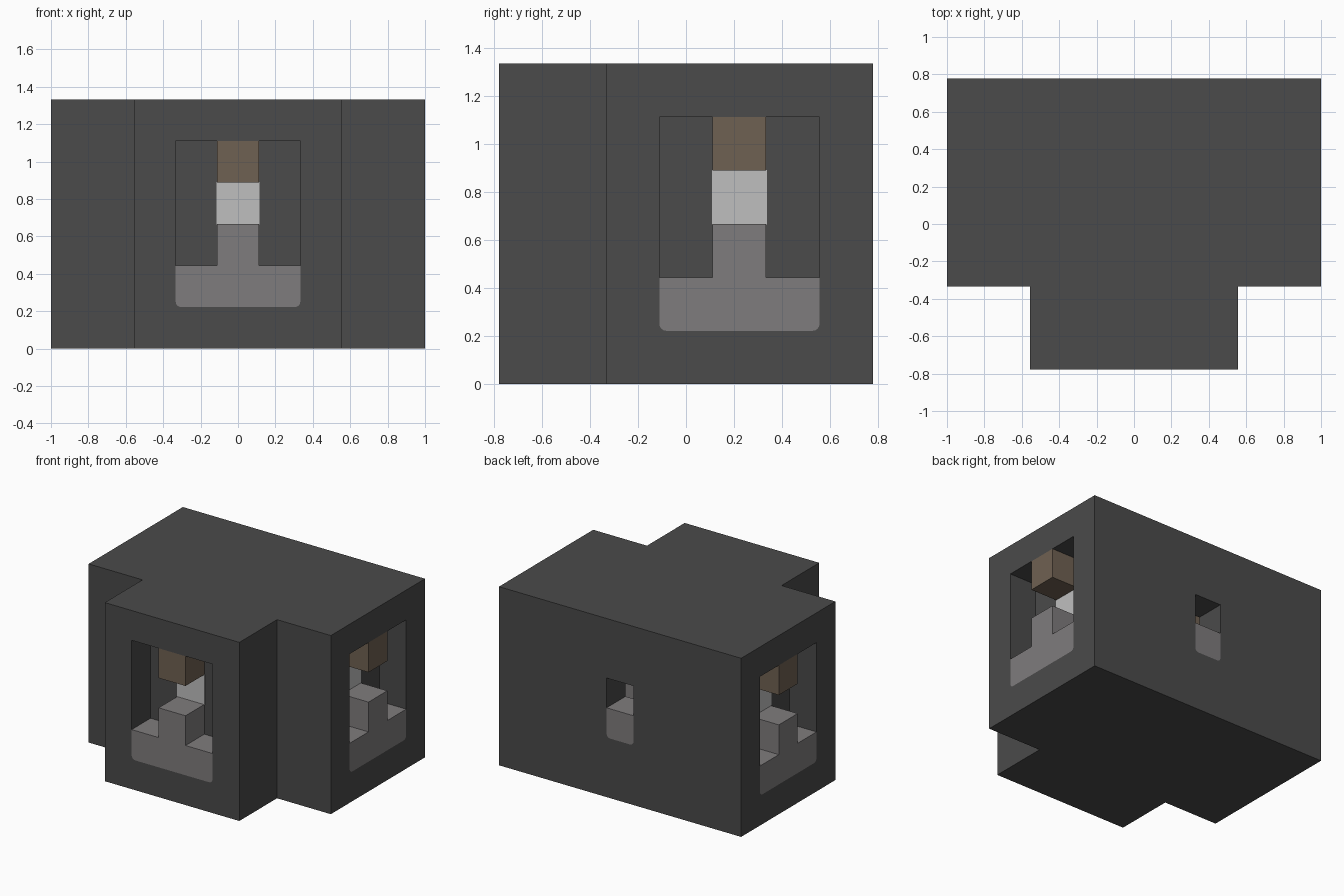
import bpy, bmesh
from math import sin, cos, pi
from mathutils import Matrix, Vector

U = 2 / 9      # one grid cell of the blocky design
R = 0.13       # corner radius of the stone bases, in cells

if "Cube" in bpy.data.objects:
    bpy.data.objects.remove(bpy.data.objects["Cube"])


def material(name, r, g, b):
    m = bpy.data.materials.new(name)
    m.use_nodes = True
    m.diffuse_color = (r, g, b, 1)
    m.node_tree.nodes["Principled BSDF"].inputs["Base Color"].default_value = (r, g, b, 1)
    return m


DARK = material("dark grey", 0.069, 0.069, 0.069)
STONE = material("stone grey", 0.212, 0.202, 0.205)
WOOD = material("wood brown", 0.159, 0.119, 0.084)
PALE = material("pale lamp", 0.52, 0.52, 0.52)


def prism(name, points, start, end, mat, matrix=Matrix()):
    """Extrude an x-z outline along y, measured in cells."""
    bm = bmesh.new()
    face = bm.faces.new([bm.verts.new((x, start, z)) for x, z in points])
    new = bmesh.ops.extrude_face_region(bm, geom=[face])["geom"]
    bmesh.ops.translate(bm, vec=(0, end - start, 0),
                        verts=[v for v in new if isinstance(v, bmesh.types.BMVert)])
    bmesh.ops.transform(bm, matrix=Matrix.Scale(U, 4) @ matrix, verts=bm.verts)
    bmesh.ops.recalc_face_normals(bm, faces=bm.faces)
    mesh = bpy.data.meshes.new(name)
    bm.to_mesh(mesh)
    bm.free()
    mesh.materials.append(mat)
    ob = bpy.data.objects.new(name, mesh)
    bpy.context.collection.objects.link(ob)
    return ob


def rect(half, low, high):
    return [(-half, low), (half, low), (half, high), (-half, high)]


def rounded_bottom(half, low):
    """Bottom edge from left to right with rounded corners."""
    arc = [i * pi / 8 for i in range(5)]
    left = [(-half + R - R * cos(a), low + R - R * sin(a)) for a in arc]
    return left + [(-x, z) for x, z in reversed(left)]


def t_plan(leg, arm, front, step, back):
    """T-shaped floor plan, given as x and -y for a prism laid flat."""
    half = [(leg, front), (leg, step), (arm, step), (arm, back)]
    pts = half + [(-x, y) for x, y in reversed(half)]
    return [(x, -y) for x, y in pts]


# Prism axis y becomes z, outline z becomes -y
FLAT = Matrix.Rotation(pi / 2, 4, "X")

# Outer block and its hollow room
shell = prism("outer_shell", t_plan(2.5, 4.5, -3.5, -1.5, 3.5), 0, 6, DARK, FLAT)
cutters = [prism("room_cutter", t_plan(1.5, 2.5, -1.5, -0.5, 2.5), 1, 5, DARK, FLAT)]

# Three alcoves, each with stone base, hanging beam and lamp
places = {"front": (0, -3.5, 0), "left": (4.5, 1, pi / 2), "right": (-4.5, 1, -pi / 2)}
for side, (x, y, angle) in places.items():
    m = Matrix.Translation((x, y, 0)) @ Matrix.Rotation(angle, 4, "Z")
    bottom = rounded_bottom(1.5, 1)
    cutters.append(prism(side + "_alcove_cutter", bottom + [(1.5, 5), (-1.5, 5)],
                         -0.5, 1, DARK, m))
    pedestal = [(1.5, 2), (0.5, 2), (0.5, 3), (-0.5, 3), (-0.5, 2), (-1.5, 2)]
    prism(side + "_stone_base", bottom + pedestal, 0, 1, STONE, m)
    prism(side + "_hanging_beam", rect(0.5, 4, 5), 0, 1, WOOD, m)
    prism(side + "_lamp", rect(0.515, 2.99, 4.01), 0.985, 2.015, PALE, m)

# Small back window with its stone sill
m = Matrix.Translation((0, 3.5, 0)) @ Matrix.Rotation(pi, 4, "Z")
bottom = rounded_bottom(0.5, 2)
cutters.append(prism("back_window_cutter", bottom + [(0.5, 4), (-0.5, 4)],
                     -0.5, 1.3, DARK, m))
prism("back_window_sill", bottom + [(0.5, 3), (-0.5, 3)], 0, 1, STONE, m)

# Furnishings inside the room
prism("inner_wood_block", rect(0.75, 3, 5), 0.5, 1.5, WOOD, Matrix.Translation((-1.75, 0, 0)))
prism("inner_stone_block", rect(1, 1, 3), 0.5, 1.5, STONE, Matrix.Translation((1.5, 0, 0)))

# Cut the openings and drop the cutters
for c in cutters:
    c.hide_render = True
    mod = shell.modifiers.new(c.name, "BOOLEAN")
    mod.operation = "DIFFERENCE"
    mod.solver = "EXACT"
    mod.object = c
bpy.context.view_layer.update()
graph = bpy.context.evaluated_depsgraph_get()
cut_mesh = bpy.data.meshes.new_from_object(shell.evaluated_get(graph))
shell.modifiers.clear()
shell.data = cut_mesh
for c in cutters:
    bpy.data.objects.remove(c)
